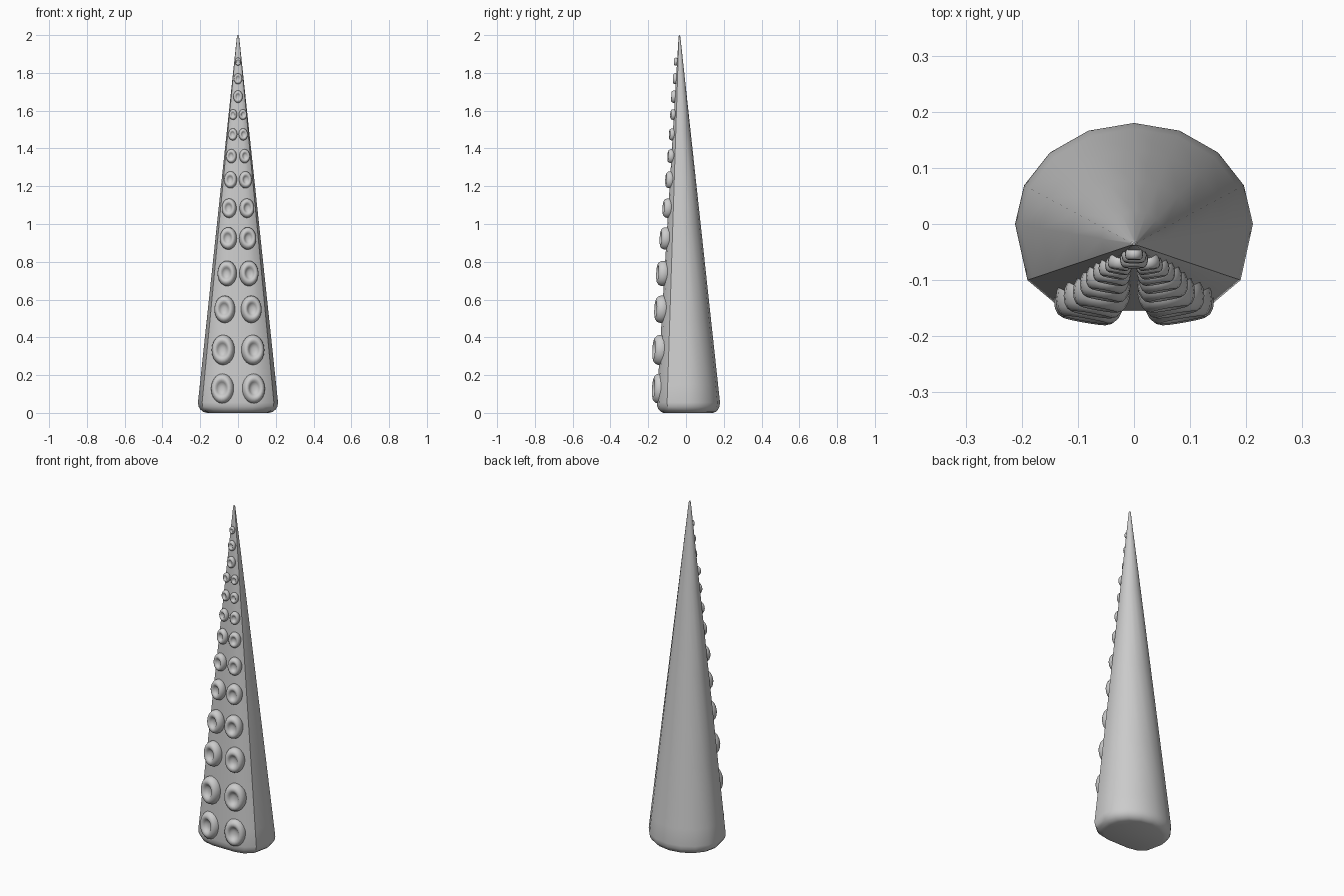
import bpy, bmesh, math
from mathutils import Matrix, Vector

if "Cube" in bpy.data.objects:
    bpy.data.objects.remove(bpy.data.objects["Cube"])

skin = bpy.data.materials.new("grey_skin")
skin.diffuse_color = (0.6, 0.6, 0.6, 1)
skin.use_nodes = True
skin.node_tree.nodes["Principled BSDF"].inputs["Base Color"].default_value = skin.diffuse_color


def skin_rings(name, rings, angle):
    """Bridge a list of closed rings and cap both ends."""
    bm = bmesh.new()
    loops = [[bm.verts.new(p) for p in ring] for ring in rings]
    for a, b in zip(loops, loops[1:]):
        n = len(a)
        for i in range(n):
            j = (i + 1) % n
            bm.faces.new((a[i], a[j], b[j], b[i]))
    bm.faces.new(loops[0])
    bm.faces.new(loops[-1])
    bmesh.ops.recalc_face_normals(bm, faces=bm.faces)
    mesh = bpy.data.meshes.new(name)
    bm.to_mesh(mesh)
    bm.free()
    mesh.materials.append(skin)
    obj = bpy.data.objects.new(name, mesh)
    bpy.context.collection.objects.link(obj)
    bpy.ops.object.select_all(action='DESELECT')
    obj.select_set(True)
    bpy.context.view_layer.objects.active = obj
    bpy.ops.object.shade_smooth_by_angle(angle=math.radians(angle))
    return obj


# Tentacle body: round back, flattened front, tapering to a forward tip
half = [(0.212 * math.sin(math.radians(a)), 0.18 * math.cos(math.radians(a)))
        for a in (0, 22.5, 45, 67.5, 90)]
half += [(0.19, -0.10), (0.14, -0.142), (0.08, -0.155), (0, -0.155)]
outline = half + [(-x, y) for x, y in half[-2:0:-1]]
TIP_Y = -0.036


def body_ring(z, scale, centre_y):
    return [(x * scale, centre_y + (y - centre_y) * scale, z) for x, y in outline]


rings = [body_ring(z, s, 0.01) for z, s in
         ((0, 0.78), (0.006, 0.87), (0.018, 0.94), (0.034, 0.985))]
for z in (0.055, 0.15, 0.5, 1.0, 1.5, 1.97, 1.992, 2.0):
    s = 1 - 0.976 * (z - 0.055) / 1.945
    if z == 2.0:
        s *= 0.5
    rings.append(body_ring(z, s, TIP_Y))
skin_rings("tentacle_body", rings, 32)

# Sucker cross-section: (radius, distance behind the front), in sucker radii
PROFILE = [(0.78, 1.15), (0.93, 0.95), (1.0, 0.7), (0.99, 0.45), (0.92, 0.22),
           (0.8, 0.06), (0.66, 0.0), (0.52, 0.05), (0.42, 0.17), (0.32, 0.28),
           (0.16, 0.34), (0.04, 0.35)]


def sucker(name, x, front_y, z, r):
    side = (x > 0) - (x < 0)
    turn = Matrix.Rotation(math.radians(10 * side), 3, 'Z') @ Matrix.Rotation(math.radians(-3), 3, 'X')
    pivot = Vector((x, front_y + 0.08 * r, z))
    rings = []
    for rad, back in PROFILE:
        ring = []
        for i in range(20):
            a = math.tau * i / 20
            p = Vector((r * rad * math.cos(a), r * back, 1.32 * r * rad * math.sin(a)))
            ring.append(pivot + turn @ p)
        rings.append(ring)
    skin_rings(name, rings, 60)


# Paired suckers shrinking up the front, then a single row: (z, x, radius, front y)
ROWS = [(0.13, 0.088, 0.061, -0.178), (0.335, 0.085, 0.061, -0.176),
        (0.55, 0.076, 0.055, -0.166), (0.74, 0.063, 0.051, -0.156),
        (0.925, 0.056, 0.045, -0.138), (1.085, 0.051, 0.039, -0.123),
        (1.235, 0.043, 0.034, -0.109), (1.36, 0.038, 0.028, -0.098),
        (1.475, 0.030, 0.024, -0.090), (1.58, 0.028, 0.021, -0.083),
        (1.675, 0, 0.025, -0.080), (1.77, 0, 0.022, -0.071), (1.86, 0, 0.016, -0.065)]
for n, (z, x, r, fy) in enumerate(ROWS, 1):
    if x:
        sucker(f"sucker_left_{n}", -x, fy, z, r)
        sucker(f"sucker_right_{n}", x, fy, z, r)
    else:
        sucker(f"sucker_middle_{n}", 0, fy, z, r)
